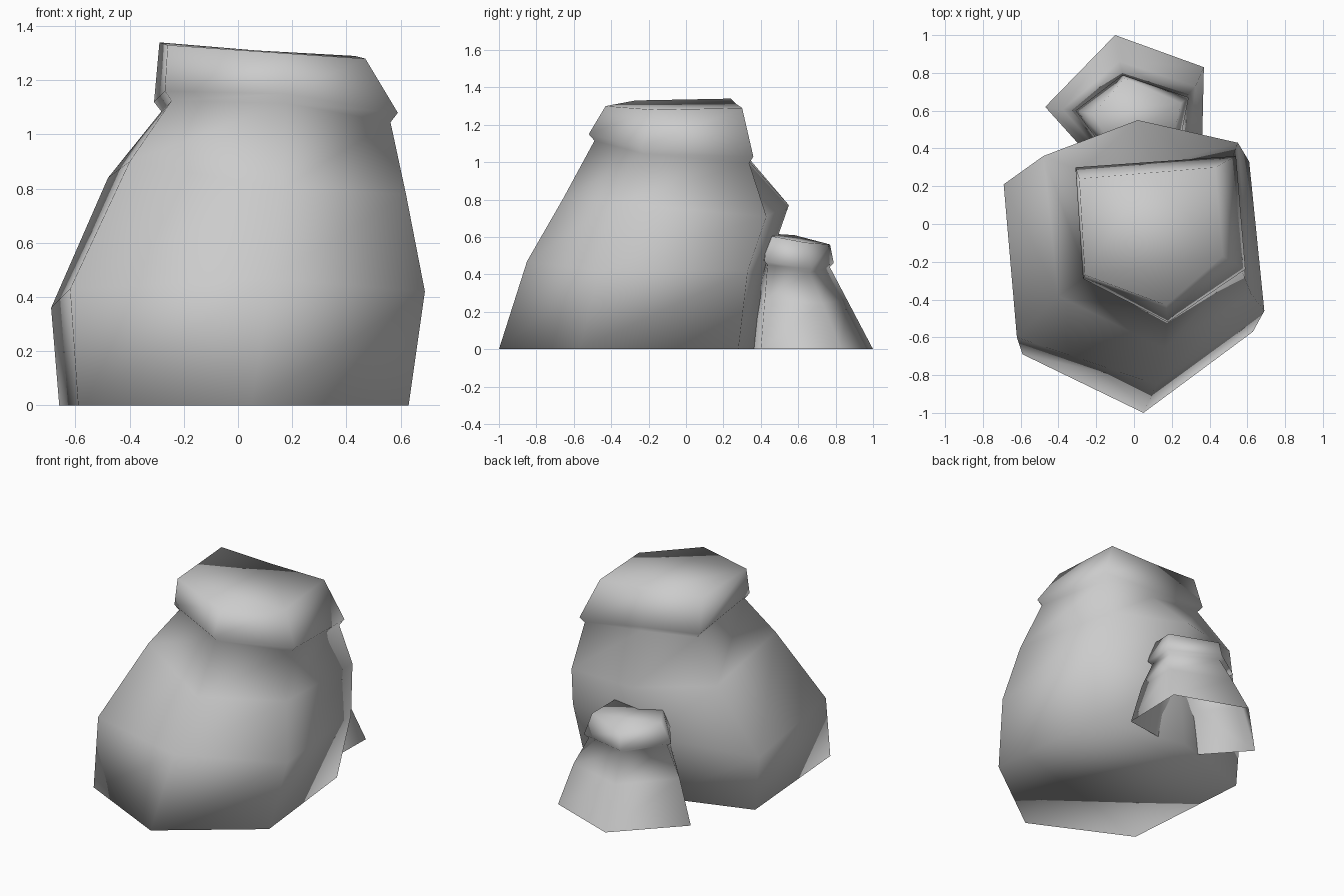
import bpy
import bmesh
from mathutils import Vector

# Remove only the default cube
default_cube = bpy.data.objects.get("Cube")
if default_cube:
    bpy.data.objects.remove(default_cube, do_unlink=True)


def make_material(name, color):
    material = bpy.data.materials.new(name)
    material.use_nodes = True
    material.diffuse_color = color
    material.node_tree.nodes["Principled BSDF"].inputs["Base Color"].default_value = color
    return material


def neck_below(rim, shrink, drop):
    """Ring tucked slightly inside and under a cap rim."""
    points = [Vector(p) for p in rim]
    middle = sum(points, Vector()) / len(points)
    neck = []
    for point in points:
        inner = middle.lerp(point, shrink)
        inner.z = point.z - drop
        neck.append(inner)
    return neck


def loft_rock(name, rings, material, close_bottom):
    """Skin matching rings from the ground upward and close the top."""
    mesh = bpy.data.meshes.new(name)
    bm = bmesh.new()
    loops = [[bm.verts.new(point) for point in ring] for ring in rings]
    for lower, upper in zip(loops, loops[1:]):
        count = len(lower)
        for i in range(count):
            j = (i + 1) % count
            bm.faces.new((lower[i], lower[j], upper[j], upper[i]))
    bm.faces.new(loops[-1])
    if close_bottom:
        bm.faces.new(loops[0][::-1])
    for face in bm.faces:
        face.smooth = True
    bm.to_mesh(mesh)
    bm.free()
    mesh.materials.append(material)
    rock = bpy.data.objects.new(name, mesh)
    bpy.context.collection.objects.link(rock)
    return rock


stone = make_material("light grey stone", (0.6, 0.6, 0.6, 1))

# Large boulder: corners run front, right, back right, back, back left, front left
base = [(.05, -1, 0), (.63, -.57, 0), (.54, .28, 0),
        (-.08, .4, 0), (-.66, .21, 0), (-.59, -.69, 0)]
belly = [(.12, -.85, .47), (.69, -.46, .42), (.61, .33, .42),
         (-.02, .42, .4), (-.69, .21, .36), (-.62, -.6, .43)]
shoulder = [(.16, -.66, .8), (.62, -.37, .78), (.55, .43, .71),
            (.02, .55, .77), (-.48, .36, .84), (-.4, -.38, .9)]
rim = [(.18, -.52, 1.15), (.59, -.24, 1.08), (.54, .36, 1.03),
       (.11, .33, 1.07), (-.31, .3, 1.12), (-.27, -.29, 1.16)]
crown = [(.17, -.43, 1.3), (.47, -.17, 1.28), (.43, .3, 1.29),
         (.07, .27, 1.31), (-.29, .24, 1.34), (-.26, -.27, 1.33)]
loft_rock("large_boulder",
          [base, belly, shoulder, neck_below(rim, .94, .035), rim, crown],
          stone, close_bottom=True)

# Small boulder: leans into the back of the large one and is open underneath
small_base = [(.36, .4, 0), (.37, .83, 0), (-.1, 1, 0), (-.47, .62, 0), (-.2, .32, 0)]
small_rim = [(.24, .42, .47), (.29, .67, .43), (-.06, .79, .46),
             (-.31, .6, .5), (-.16, .4, .5)]
small_crown = [(.2, .43, .61), (.25, .64, .57), (-.05, .77, .56),
               (-.22, .58, .61), (-.12, .42, .62)]
small_neck = neck_below(small_rim, .9, .02)
# Slight outward swell halfway up the sides
small_belly = [Vector(low).lerp(high, .6) + Vector((high.x * .08, 0, 0))
               for low, high in zip(small_base, small_neck)]
loft_rock("small_boulder",
          [small_base, small_belly, small_neck, small_rim, small_crown],
          stone, close_bottom=False)
